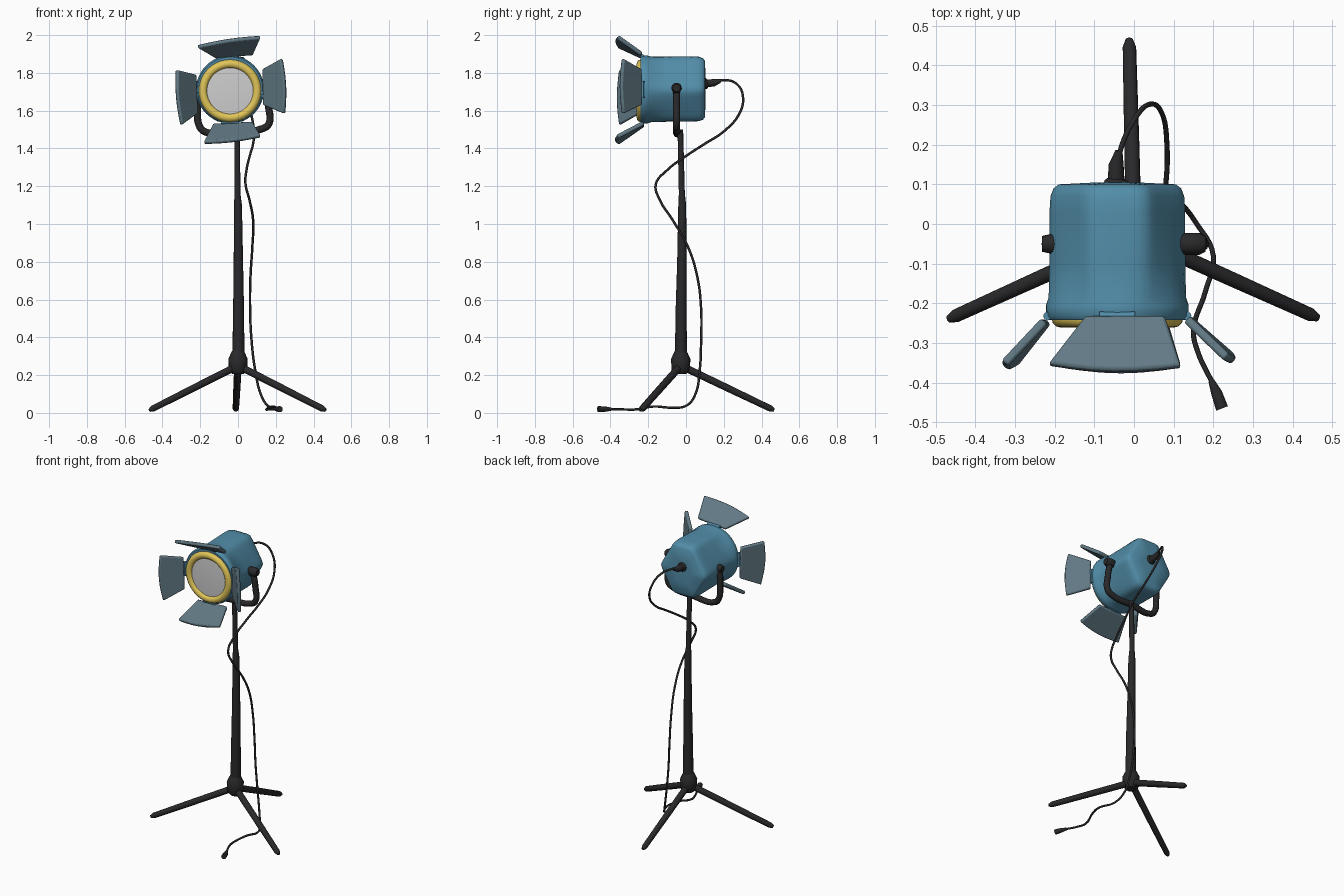
import bpy, bmesh
from math import sin, cos, pi, radians
from mathutils import Vector

if "Cube" in bpy.data.objects:
    bpy.data.objects.remove(bpy.data.objects["Cube"], do_unlink=True)


def material(name, r, g, b):
    m = bpy.data.materials.new(name)
    m.use_nodes = True
    m.diffuse_color = (r, g, b, 1)
    bsdf = next(n for n in m.node_tree.nodes if n.type == 'BSDF_PRINCIPLED')
    bsdf.inputs["Base Color"].default_value = (r, g, b, 1)
    bsdf.inputs["Roughness"].default_value = 0.6
    return m


BLUE = material("housing blue", 0.085, 0.27, 0.40)
SLATE = material("slate door", 0.12, 0.19, 0.23)
YELLOW = material("yellow ring", 0.75, 0.56, 0.10)
GLASS = material("pale lens", 0.62, 0.62, 0.62)
BLACK = material("black metal", 0.022, 0.022, 0.024)


def finish(obj, mat, angle=45):
    obj.data.materials.append(mat)
    bpy.ops.object.select_all(action='DESELECT')
    obj.select_set(True)
    bpy.context.view_layer.objects.active = obj
    bpy.ops.object.shade_smooth_by_angle(angle=radians(angle))
    return obj


def loft(name, rings, mat, angle=45):
    """Skin a list of equal-length point rings and cap both ends."""
    bm = bmesh.new()
    loops = [[bm.verts.new(p) for p in ring] for ring in rings]
    n = len(loops[0])
    for a, b in zip(loops, loops[1:]):
        for i in range(n):
            bm.faces.new((a[i], a[(i + 1) % n], b[(i + 1) % n], b[i]))
    bm.faces.new(loops[0])
    bm.faces.new(loops[-1])
    bmesh.ops.recalc_face_normals(bm, faces=bm.faces[:])
    mesh = bpy.data.meshes.new(name)
    bm.to_mesh(mesh)
    bm.free()
    obj = bpy.data.objects.new(name, mesh)
    bpy.context.collection.objects.link(obj)
    return finish(obj, mat, angle)


def rod(name, stations, mat=BLACK, sides=14):
    """Round bar through (point, radius) stations."""
    pts = [Vector(p) for p, _ in stations]
    axis = (pts[-1] - pts[0]).normalized()
    u = axis.orthogonal().normalized()
    v = axis.cross(u)
    rings = [[p + r * (cos(t * 2 * pi / sides) * u + sin(t * 2 * pi / sides) * v)
              for t in range(sides)] for p, (_, r) in zip(pts, stations)]
    return loft(name, rings, mat)


def tube(name, points, radius, mat=BLACK):
    """Smooth bent tube through the points."""
    curve = bpy.data.curves.new(name, 'CURVE')
    curve.dimensions = '3D'
    curve.bevel_depth = radius
    curve.bevel_resolution = 2
    curve.resolution_u = 6
    curve.use_fill_caps = True
    s = curve.splines.new('BEZIER')
    s.bezier_points.add(len(points) - 1)
    for bp, p in zip(s.bezier_points, points):
        bp.co = p
        bp.handle_left_type = bp.handle_right_type = 'AUTO'
    obj = bpy.data.objects.new(name, curve)
    bpy.context.collection.objects.link(obj)
    bpy.ops.object.select_all(action='DESELECT')
    obj.select_set(True)
    bpy.context.view_layer.objects.active = obj
    bpy.ops.object.convert(target='MESH')
    return finish(bpy.context.object, mat, 60)


# Lamp housing: round front flange easing into a softened hexagonal back
CX, CZ = -0.042, 1.712
SIDES = [(30, .152), (90, .176), (150, .152), (210, .154), (270, .170), (330, .154)]


def hexagon(t):
    return sum((max(0, cos(t - radians(a))) / d) ** 22 for a, d in SIDES) ** (-1 / 22)


def housing_ring(y, round_r, blend, scale=1.0):
    ring = []
    for i in range(48):
        t = i * 2 * pi / 48
        r = scale * ((1 - blend) * round_r + blend * hexagon(t))
        ring.append((CX + r * cos(t), y, CZ + r * sin(t)))
    return ring


loft("housing", [housing_ring(*s) for s in (
    (-.240, .155, 0), (-.242, .172, 0), (-.232, .180, 0), (-.205, .180, 0),
    (-.185, .174, .3), (-.10, .172, .75), (.03, .17, 1), (.07, .17, 1, .985),
    (.09, .17, 1, .94), (.10, .17, 1, .86), (.104, .17, 1, .4))], BLUE, 40)

# Lens and its yellow rim
bpy.ops.mesh.primitive_torus_add(location=(CX, -.238, 1.705), rotation=(pi / 2, 0, 0),
                                 major_radius=.143, minor_radius=.023,
                                 major_segments=40, minor_segments=12)
bpy.context.object.name = "lens_rim"
finish(bpy.context.object, YELLOW)
rod("lens", [((CX, -.236, 1.705), .138), ((CX, -.246, 1.705), .13),
             ((CX, -.25, 1.705), .07)], GLASS, 40)


# Barn doors: tapered flaps with a bowed outer edge
def door(name, inner_a, inner_b, outer_a, outer_b):
    ia, ib, oa, ob = map(Vector, (inner_a, inner_b, outer_a, outer_b))
    out = ((oa + ob) - (ia + ib)).normalized()
    normal = (ob - oa).cross(out).normalized()
    edge = [oa.lerp(ob, k / 6) + out * .016 * sin(pi * k / 6) for k in range(7)]
    outline = [ia] + edge + [ib]
    rings = [[p + normal * h for p in outline] for h in (-.011, .011)]
    obj = loft(name, rings, SLATE, 35)
    bevel = obj.modifiers.new("soft edge", 'BEVEL')
    bevel.width = .007
    bevel.segments = 2
    bevel.limit_method = 'ANGLE'


door("top_door", (-.122, -.235, 1.885), (.078, -.235, 1.90), (-.215, -.355, 1.94), (.118, -.36, 1.99))
door("bottom_door", (-.13, -.225, 1.525), (.078, -.225, 1.535), (-.18, -.36, 1.43), (.118, -.36, 1.465))
door("right_door", (-.226, -.245, 1.79), (-.218, -.245, 1.585), (-.325, -.35, 1.815), (-.30, -.35, 1.525))
door("left_door", (.133, -.24, 1.82), (.137, -.24, 1.63), (.232, -.335, 1.875), (.246, -.335, 1.585))
# Small hinge blocks joining each door to the flange
for name, ax, az in (("top", 0, 1), ("bottom", 0, -1), ("right", -1, 0), ("left", 1, 0)):
    c = Vector((CX + ax * .176, -.232, CZ + az * .176))
    d = Vector((az, 0, ax)) * .045
    rod(name + "_hinge", [(c - d, .011), (c + d, .011)], BLUE, 8)

# Yoke and its tightening knobs
tube("yoke", [(-.212, -.05, 1.72), (-.214, -.05, 1.60), (-.205, -.05, 1.52), (-.175, -.05, 1.488),
              (-.02, -.045, 1.49), (.13, -.05, 1.505), (.163, -.05, 1.53), (.162, -.05, 1.62),
              (.145, -.05, 1.72)], .019)
rod("right_knob", [((-.17, -.05, 1.72), .018), ((-.205, -.05, 1.72), .026), ((-.232, -.05, 1.72), .02)])
rod("left_knob", [((.10, -.05, 1.72), .018), ((.13, -.05, 1.72), .028),
                  ((.165, -.05, 1.72), .028), ((.18, -.05, 1.72), .02)])

# Stand: stepped pole, hub and three legs
rod("pole", [((.002, -.027, .25), .033), ((.003, -.026, .55), .029), ((.002, -.022, .80), .025),
             ((0, -.02, 1.10), .021), ((-.003, -.022, 1.16), .016), ((-.005, -.03, 1.50), .015)])
rod("hub", [((0, -.028, .205), .03), ((0, -.028, .225), .048), ((0, -.028, .285), .052),
            ((0, -.028, .315), .038), ((0, -.028, .33), .03)])
HUB = Vector((0, -.028, .25))
for name, foot in (("right_leg", (-.468, -.24, .014)), ("left_leg", (.464, -.237, .014)),
                   ("back_leg", (-.012, .466, .014))):
    f = Vector(foot)
    rod(name, [(HUB, .02), (HUB.lerp(f, .5), .019), (HUB.lerp(f, .96), .017), (f, .009)])

# Power cable with a plug at each end
tube("cable", [(-.045, .13, 1.745), (-.03, .20, 1.762), (.005, .27, 1.74), (.04, .302, 1.67),
               (.07, .28, 1.58), (.083, .20, 1.49), (.08, .10, 1.425), (.062, 0, 1.36),
               (.045, -.10, 1.285), (.04, -.16, 1.21), (.06, -.14, 1.13), (.08, -.07, 1.02),
               (.076, .01, .88), (.066, .06, .72), (.064, .08, .55), (.072, .08, .38),
               (.092, .072, .22), (.12, .05, .10), (.155, .005, .04), (.20, -.08, .028),
               (.18, -.17, .034), (.15, -.27, .018), (.16, -.32, .018), (.20, -.405, .02)], .0065)
rod("socket", [((-.045, .09, 1.745), .032), ((-.045, .108, 1.745), .03), ((-.045, .115, 1.745), .021),
               ((-.045, .15, 1.748), .019), ((-.038, .185, 1.758), .009)])
rod("plug", [((.195, -.395, .02), .008), ((.208, -.425, .02), .014), ((.222, -.465, .02), .016)])
